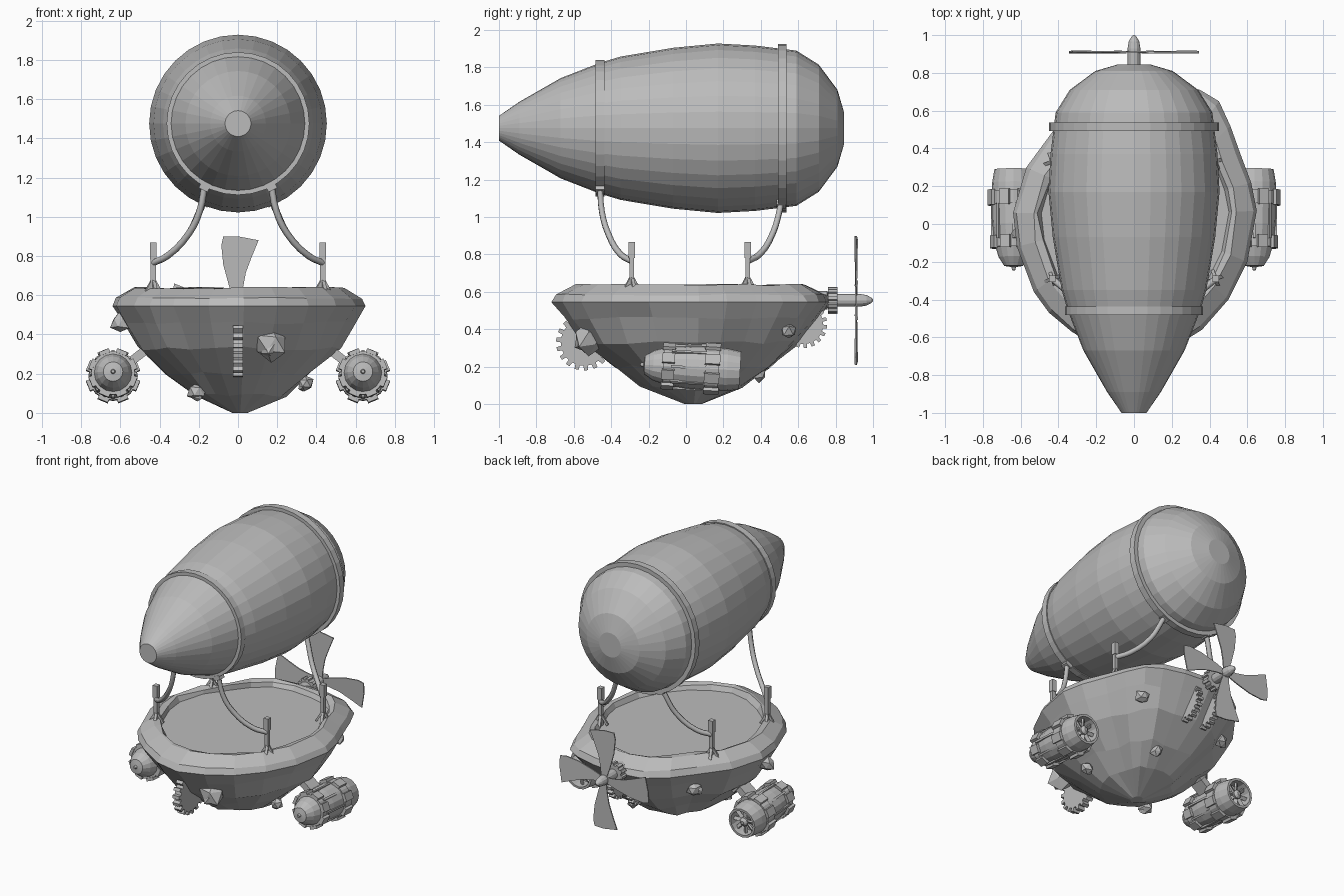
import bpy, bmesh, math, random
from mathutils import Vector, Matrix

if "Cube" in bpy.data.objects:
    bpy.data.objects.remove(bpy.data.objects["Cube"])

random.seed(4)
grey = bpy.data.materials.new("plain grey")
grey.diffuse_color = (0.5, 0.5, 0.5, 1)
grey.use_nodes = True
grey.node_tree.nodes["Principled BSDF"].inputs["Base Color"].default_value = grey.diffuse_color


def make(name, bm, mat=Matrix()):
    bmesh.ops.recalc_face_normals(bm, faces=bm.faces)
    me = bpy.data.meshes.new(name)
    bm.to_mesh(me)
    bm.free()
    me.transform(mat)
    me.materials.append(grey)
    ob = bpy.data.objects.new(name, me)
    bpy.context.collection.objects.link(ob)
    return ob


def loft(bm, rings, caps=True, closed=False):
    rows = [[bm.verts.new(p) for p in ring] for ring in rings]
    n = len(rows[0])
    pairs = list(zip(rows, rows[1:])) + ([(rows[-1], rows[0])] if closed else [])
    for a, b in pairs:
        for i in range(n):
            j = (i + 1) % n
            bm.faces.new((a[i], a[j], b[j], b[i]))
    if caps and not closed:
        bm.faces.new(rows[0])
        bm.faces.new(rows[-1])


def lathe(name, profile, sides, mat=Matrix(), closed=False):
    """Turned shape about the y axis; profile is (y, radius)."""
    bm = bmesh.new()
    loft(bm, [[(r * math.cos(k * math.tau / sides), y, r * math.sin(k * math.tau / sides))
               for k in range(sides)] for y, r in profile], True, closed)
    return make(name, bm, mat)


def box(name, size, mat):
    bm = bmesh.new()
    bmesh.ops.create_cube(bm, size=1)
    bmesh.ops.scale(bm, vec=size, verts=bm.verts)
    return make(name, bm, mat)


def gear(name, r, teeth, width, mat):
    """Toothed wheel with its axle along x."""
    pts = []
    for k in range(teeth):
        for f, rr in ((0, .83), (.42, .83), (.5, 1), (.92, 1)):
            a = (k + f) * math.tau / teeth
            pts.append((rr * r * math.cos(a), rr * r * math.sin(a)))
    bm = bmesh.new()
    loft(bm, [[(x, a, b) for a, b in pts] for x in (-width / 2, width / 2)])
    return make(name, bm, mat)


def at(x, y, z):
    return Matrix.Translation((x, y, z))


def rot(deg, axis):
    return Matrix.Rotation(math.radians(deg), 4, axis)


# Balloon envelope and its two hoops
lathe("balloon", [(-1, .066), (-.89, .142), (-.67, .268), (-.46, .35), (-.35, .383), (-.07, .43),
                  (.17, .453), (.37, .442), (.59, .415), (.71, .34), (.81, .205), (.845, .085)],
      32, at(0, 0, 1.475))
for name, y, r in (("front_hoop", -.46, .364), ("rear_hoop", .515, .45)):
    lathe(name, [(y - .023, r - .04), (y - .023, r), (y + .023, r), (y + .023, r - .04)],
          32, at(0, 0, 1.475), True)

# Rocky hull: one outline scaled through levels, with a sunken deck
outline = [(.65, .07), (.62, .22), (.56, .38), (.51, .52), (.45, .65), (.35, .71), (.2, .75), (0, .77),
           (-.18, .74), (-.32, .63), (-.43, .49), (-.57, .3), (-.64, .06), (-.62, -.12), (-.53, -.36),
           (-.45, -.47), (-.33, -.57), (-.15, -.68), (.03, -.72), (.2, -.66), (.36, -.56), (.5, -.4),
           (.6, -.2)]
levels = [(.06, 0, 0), (.36, .09, .02), (.57, .2, .03), (.78, .33, .025), (.91, .46, .02), (1, .545, 0),
          (.97, .585, .01), (.84, .637, .015), (.79, .63, .02), (.77, .6, .0)]
rings = []
for s, z, jit in levels:
    ring = []
    for x, y in outline:
        k = s + random.uniform(-jit, jit)
        dz = random.uniform(-jit, jit) * .4
        ring.append((.01 + (x - .01) * k, .04 + (y - .04) * k, min(z + dz, .642)))
    rings.append(ring)
bm = bmesh.new()
loft(bm, rings)
make("hull", bm)

# Rocks clinging to the hull
for x, y, z, r in ((.17, -.52, .35, .09), (-.6, -.05, .46, .055), (.39, .55, .39, .05),
                   (.14, .39, .16, .045), (.34, -.06, .15, .045), (-.21, -.14, .11, .05),
                   (-.36, .43, .4, .05)):
    for k in range(2):
        bm = bmesh.new()
        bmesh.ops.create_icosphere(bm, subdivisions=1, radius=r * (1 - .4 * k))
        for v in bm.verts:
            v.co *= random.uniform(.75, 1.15)
        off = Vector((random.uniform(-.5, .5), random.uniform(-.3, .3), random.uniform(-.5, .5))) * r * k
        make("rock", bm, at(x + off.x, y + off.y, z + off.z))

# Gears let into bow and stern
gear("bow_gear", .15, 18, .05, at(0, -.545, .33))
for x in (-.075, .075):
    gear("stern_gear", .125, 18, .04, at(x, .63, .425))

# Propeller: hub gear, shaft, spinner, four blades
PZ = .555
gear("propeller_gear", .072, 10, .05, at(0, .785, PZ) @ rot(90, 'Z'))
lathe("propeller_shaft", [(.66, .05), (.755, .05), (.76, .034), (.93, .034), (.965, .028), (.99, .015),
                          (1, .004)], 12, at(0, 0, PZ))
blade = [(-.02, .02), (-.045, .09), (-.075, .2), (-.085, .3), (-.075, .345), (0, .345), (.105, .325),
         (.07, .24), (.04, .16), (.025, .08), (.02, .02)]
for k in range(4):
    bm = bmesh.new()
    loft(bm, [[(x, y + x * .05, z) for x, z in blade] for y in (.906, .914)])
    make("propeller_blade", bm, at(0, 0, PZ) @ rot(90 * k, 'Y'))

# Side engines
for s in (-1, 1):
    base = at(s * .637, 0, .197) @ rot(-3.5, 'X')
    lathe("engine_body", [(-.245, .008), (-.228, .012), (-.222, .05), (-.175, .08), (-.11, .1), (0, .114),
                          (.13, .118), (.22, .114), (.29, .102), (.29, .086), (.21, .084)], 16, base)
    for y, r, w in ((.14, .126, .07), (-.095, .112, .055)):
        lathe("engine_band", [(y - w / 2, r - .03), (y - w / 2, r), (y + w / 2, r), (y + w / 2, r - .03)],
              16, base, True)
        for k in range(8):
            box("engine_clamp", (.055, w + .012, .02),
                base @ rot(45 * k + 22.5, 'Y') @ at(0, y, r + .002))
    # lengthwise ribs, and fan in the open tail
    for k in range(8):
        box("engine_rib", (.014, .2, .012), base @ rot(45 * k, 'Y') @ at(0, .02, .114))
        box("engine_fan_blade", (.024, .012, .075),
            base @ rot(45 * k, 'Y') @ at(0, .25, .05) @ rot(30, 'Z'))
    lathe("engine_fan_hub", [(.2, .03), (.27, .03), (.285, .012)], 10, base)
    # mounting strut to the hull
    box("engine_strut", (.26, .1, .045), at(s * .51, .06, .29) @ rot(s * 38, 'Y'))
    box("engine_strut_cap", (.05, .13, .07), at(s * .46, .06, .325) @ rot(s * 38, 'Y'))


# Mooring posts and curved pipes up to the hoops
def pipe(name, pts, r):
    cu = bpy.data.curves.new(name, 'CURVE')
    cu.dimensions = '3D'
    cu.bevel_depth = r
    cu.bevel_resolution = 1
    cu.resolution_u = 3
    cu.use_fill_caps = True
    sp = cu.splines.new('BEZIER')
    sp.bezier_points.add(len(pts) - 1)
    for b, p in zip(sp.bezier_points, pts):
        b.co = p
        b.handle_left_type = b.handle_right_type = 'AUTO'
    cu.materials.append(grey)
    ob = bpy.data.objects.new(name, cu)
    bpy.context.collection.objects.link(ob)


for s in (-1, 1):
    for y0, y1, top in ((-.29, -.46, 1.16), (.33, .51, 1.09)):
        x = s * .432
        box("post", (.026, .026, .22), at(x, y0, .7))
        box("post_head", (.034, .034, .085), at(x, y0, .825))
        for k, a in enumerate((20, 110, 200, 290)):
            box("post_foot", (.014, .018, .09),
                at(x, y0, .645) @ rot(a, 'Z') @ at(.022, 0, 0) @ rot(-30, 'Y'))
        d = y1 - y0
        pipe("hoop_pipe", [(x, y0, .765), (s * .36, y0 + d * .35, .8), (s * .25, y0 + d * .75, .915),
                           (s * .195, y0 + d * .94, 1.03), (s * .17, y1, top)], .017)
        box("pipe_clip", (.05, .05, .03), at(s * .172, y1, 1.15 if y0 < 0 else 1.07) @ rot(-s * 25, 'Y'))
